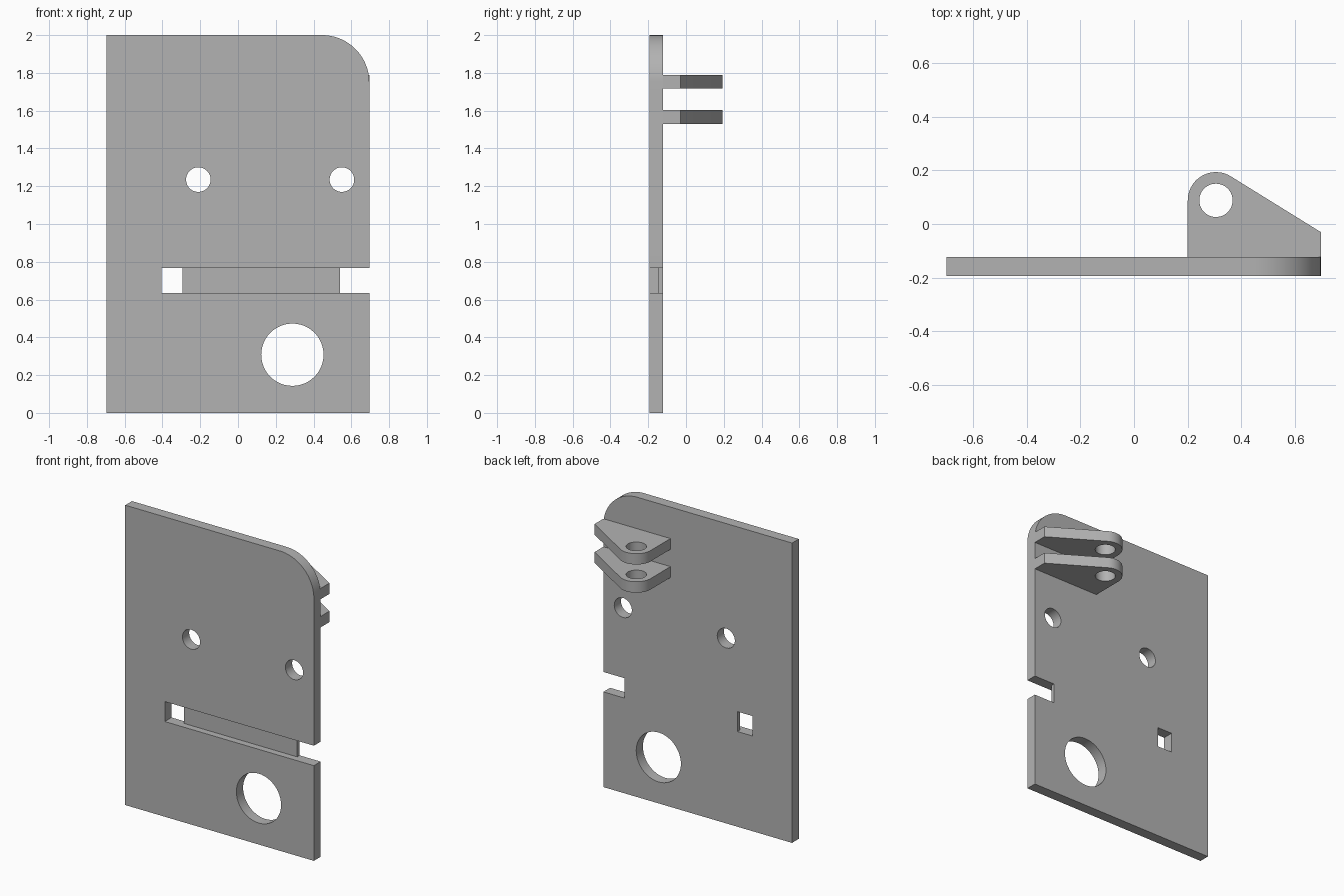
import bpy, bmesh
from math import sin, cos, pi, radians
from mathutils import Matrix, Vector

if "Cube" in bpy.data.objects:
    bpy.data.objects.remove(bpy.data.objects["Cube"], do_unlink=True)

FRONT, BACK = -0.193, -0.122          # plate faces in y
LEFT, RIGHT = -0.697, 0.695           # plate edges in x

grey = bpy.data.materials.new("plain grey")
grey.use_nodes = True
colour = (0.45, 0.45, 0.45, 1)
grey.diffuse_color = colour
grey.node_tree.nodes["Principled BSDF"].inputs["Base Color"].default_value = colour


def arc(cx, cy, r, start, end, steps):
    """Points along an arc, angles in degrees."""
    angles = [radians(start + (end - start) * i / steps) for i in range(steps + 1)]
    return [(cx + r * cos(a), cy + r * sin(a)) for a in angles]


def circle(cx, cy, r, steps=48):
    return arc(cx, cy, r, 0, 360, steps)[:-1]


def rectangle(x0, x1, y0, y1):
    return [(x0, y0), (x1, y0), (x1, y1), (x0, y1)]


def prism(name, outline, start, end, upright):
    """Extrude an outline: along y when upright (x, z outline), else along z."""
    bm = bmesh.new()
    place = (lambda u, v: (u, start, v)) if upright else (lambda u, v: (u, v, start))
    face = bm.faces.new([bm.verts.new(place(u, v)) for u, v in outline])
    shift = Vector((0, end - start, 0) if upright else (0, 0, end - start))
    grown = bmesh.ops.extrude_face_region(bm, geom=[face])["geom"]
    bmesh.ops.translate(bm, vec=shift, verts=[g for g in grown if isinstance(g, bmesh.types.BMVert)])
    bmesh.ops.recalc_face_normals(bm, faces=bm.faces)
    mesh = bpy.data.meshes.new(name)
    bm.to_mesh(mesh)
    bm.free()
    mesh.materials.append(grey)
    obj = bpy.data.objects.new(name, mesh)
    bpy.context.collection.objects.link(obj)
    return obj


def cut(obj, cutters):
    """Subtract the cutters, then apply and tidy up."""
    bpy.ops.object.select_all(action="DESELECT")
    bpy.context.view_layer.objects.active = obj
    obj.select_set(True)
    for cutter in cutters:
        cutter.hide_render = True
        mod = obj.modifiers.new("cut", "BOOLEAN")
        mod.operation, mod.solver, mod.object = "DIFFERENCE", "EXACT", cutter
        bpy.ops.object.modifier_apply(modifier=mod.name)
        bpy.data.objects.remove(cutter, do_unlink=True)
    bpy.ops.object.shade_smooth_by_angle(angle=radians(30))


# Mounting plate with one rounded top corner
radius = 0.25
outline = [(LEFT, 0), (RIGHT, 0)] + arc(RIGHT - radius, 2 - radius, radius, 0, 90, 20) + [(LEFT, 2)]
plate = prism("mounting_plate", outline, FRONT, BACK, True)

# Round holes, and a slot that is shallow in the middle and open at both ends
deep = (FRONT - 0.1, BACK + 0.1)
floor = -0.148
slot_low, slot_high = 0.635, 0.768
cutters = [prism("hole_cutter", circle(x, z, r), *deep, True)
           for x, z, r in ((-0.21, 1.235, 0.065), (0.55, 1.235, 0.065), (0.288, 0.308, 0.165))]
for x0, x1, back in ((-0.405, RIGHT + 0.1, floor), (-0.405, -0.295, deep[1]), (0.54, RIGHT + 0.1, deep[1])):
    cutters.append(prism("slot_cutter", rectangle(x0, x1, slot_low, slot_high), deep[0], back, True))
cut(plate, cutters)

# Pair of hinge lugs on the back, each with a pin hole
cx, cy = 0.305, 0.088
lug_outline = ([(RIGHT, BACK), (RIGHT, -0.03)] + arc(cx, cy, 0.105, 58.3, 180, 24)
               + [(cx - 0.105, BACK)])
for name, low, high in (("lower_hinge_lug", 1.53, 1.603), ("upper_hinge_lug", 1.718, 1.79)):
    lug = prism(name, lug_outline, low, high, False)
    cut(lug, [prism("pin_cutter", circle(cx, cy, 0.062), low - 0.05, high + 0.05, False)])
